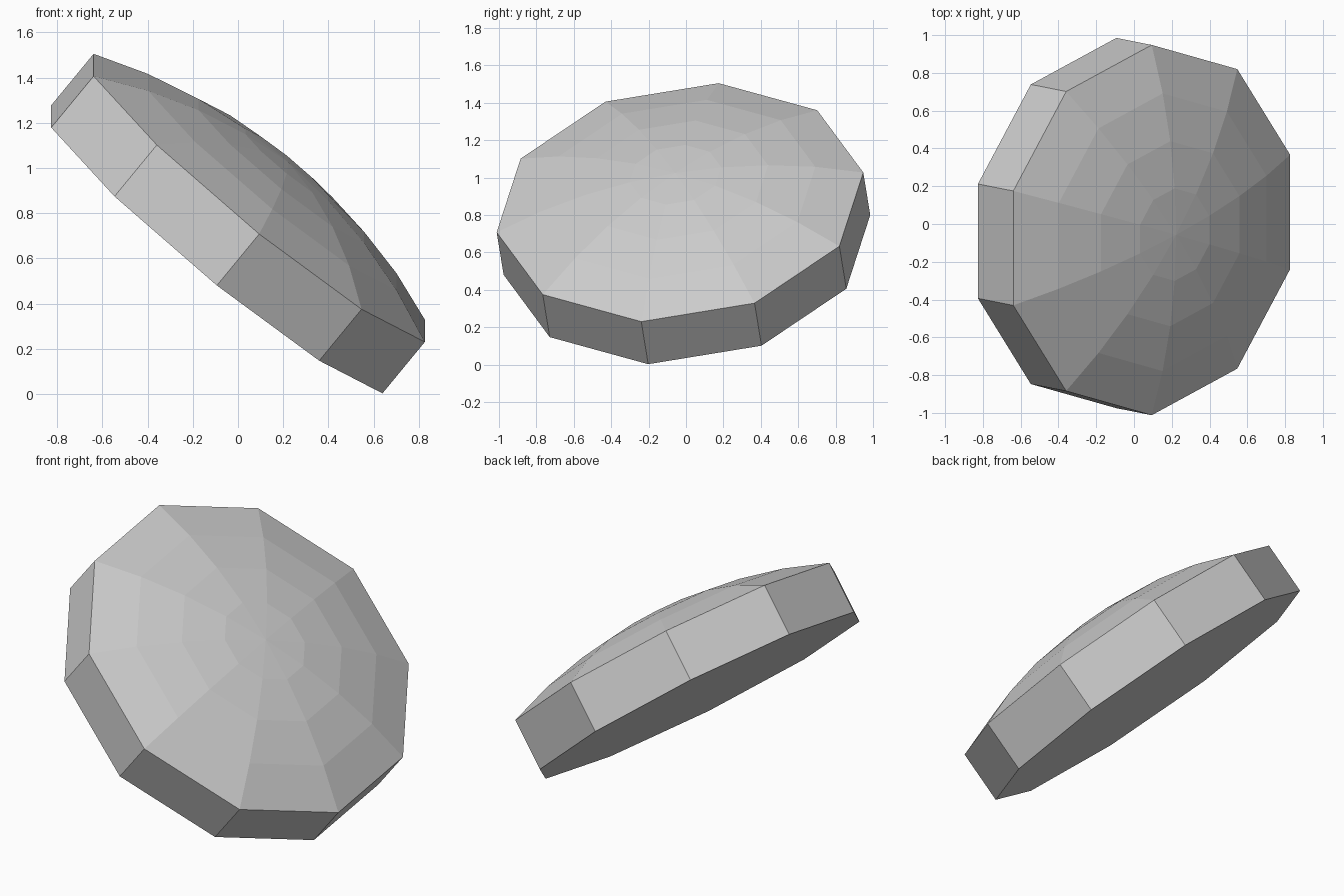
import bpy
import bmesh
from math import cos, sin, tau, sqrt
from mathutils import Matrix, Vector

cube = bpy.data.objects.get("Cube")
if cube:
    bpy.data.objects.remove(cube, do_unlink=True)

# Stone grey
grey = bpy.data.materials.new("stone_grey")
grey.use_nodes = True
colour = (0.6, 0.6, 0.6, 1)
grey.diffuse_color = colour
grey.node_tree.nodes["Principled BSDF"].inputs["Base Color"].default_value = colour

SIDES = 10
RADIUS = 0.993
THICK = 0.297
DOME = 0.205


def dome_height(r):
    """Height of a shallow spherical cap above the rim."""
    ball = (RADIUS ** 2 + DOME ** 2) / (2 * DOME)
    return sqrt(ball ** 2 - r ** 2) - ball + DOME


# Profile from the base edge up over the dome
profile = [(RADIUS, 0)]
for step in (1, 0.75, 0.5, 0.25):
    r = RADIUS * step
    profile.append((r, THICK + dome_height(r)))

bm = bmesh.new()
rings = [[bm.verts.new((r * cos(tau * i / SIDES), r * sin(tau * i / SIDES), z))
          for i in range(SIDES)] for r, z in profile]

# Flat base
bm.faces.new(rings[0][::-1])

# Side wall and dome bands
for low, high in zip(rings, rings[1:]):
    for i in range(SIDES):
        j = (i + 1) % SIDES
        bm.faces.new((low[i], low[j], high[j], high[i]))

# Fan around the crown
pole = bm.verts.new((0, 0, THICK + DOME))
for i in range(SIDES):
    bm.faces.new((rings[-1][i], rings[-1][(i + 1) % SIDES], pole))

# Tilt the disc
axis = Vector((0.631, -0.125, 0.766)).normalized()
first = Vector((0.7325, -0.207, -0.6375))
first = (first - axis * first.dot(axis)).normalized()
tilt = Matrix((first, axis.cross(first), axis)).transposed().to_4x4()
bm.transform(Matrix.Translation((-0.0935, 0.005, 0.64)) @ tilt)

mesh = bpy.data.meshes.new("domed_disc")
bm.to_mesh(mesh)
bm.free()
mesh.materials.append(grey)
disc = bpy.data.objects.new("domed_disc", mesh)
bpy.context.collection.objects.link(disc)
